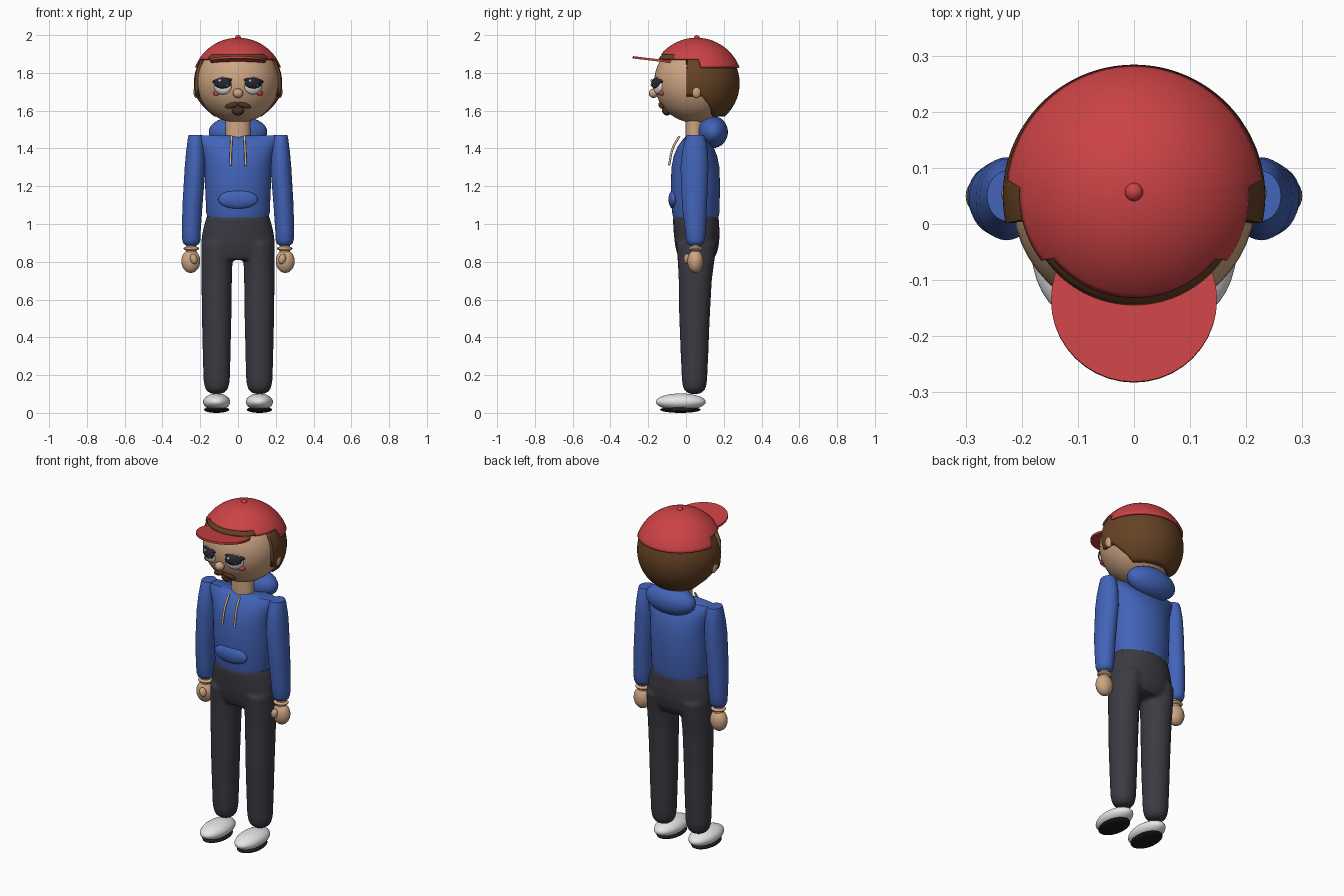
import bpy, bmesh, math
from mathutils import Vector

cube = bpy.data.objects.get("Cube")
if cube:
    bpy.data.objects.remove(cube, do_unlink=True)


def material(name, r, g, b):
    m = bpy.data.materials.new(name)
    m.use_nodes = True
    m.diffuse_color = (r, g, b, 1)
    m.node_tree.nodes["Principled BSDF"].inputs["Base Color"].default_value = (r, g, b, 1)
    return m


RED = material("cap red", .6, .055, .06)
BLUE = material("hoodie blue", .055, .125, .48)
SKIN = material("skin tan", .62, .38, .23)
HAIR = material("hair brown", .13, .055, .018)
BEARD = material("moustache brown", .075, .033, .014)
PANTS = material("trouser charcoal", .043, .043, .055)
WHITE = material("white", .8, .8, .8)
BLACK = material("sole black", .012, .012, .014)
IRIS = material("eye navy", .02, .02, .032)
CREAM = material("cord cream", .7, .52, .35)


def finish(name, bm, mat, angle=50):
    """Turn a bmesh into a smooth shaded object."""
    bmesh.ops.recalc_face_normals(bm, faces=bm.faces)
    me = bpy.data.meshes.new(name)
    bm.to_mesh(me)
    bm.free()
    me.materials.append(mat)
    ob = bpy.data.objects.new(name, me)
    bpy.context.collection.objects.link(ob)
    bpy.ops.object.select_all(action='DESELECT')
    ob.select_set(True)
    bpy.context.view_layer.objects.active = ob
    bpy.ops.object.shade_smooth_by_angle(angle=math.radians(angle))
    return ob


def ball(name, loc, radii, mat, rot=(0, 0, 0), seg=32):
    bm = bmesh.new()
    bmesh.ops.create_uvsphere(bm, u_segments=seg, v_segments=seg // 2, radius=1)
    ob = finish(name, bm, mat)
    ob.location, ob.scale, ob.rotation_euler = loc, radii, rot
    return ob


def disc(name, loc, radii, mat, rot=(0, 0, 0)):
    """Cylinder with elliptical outline; radii are half sizes."""
    bm = bmesh.new()
    bmesh.ops.create_cone(bm, cap_ends=True, segments=40, radius1=1, radius2=1, depth=2)
    ob = finish(name, bm, mat)
    ob.location, ob.scale, ob.rotation_euler = loc, radii, rot
    return ob


def loft(name, sections, mat, side=1, seg=32, bm=None):
    """Skin elliptical rings given as (z, x, y, rx, ry)."""
    own = bm is None
    bm = bm or bmesh.new()
    rings = []
    for z, cx, cy, rx, ry in sections:
        turn = [2 * math.pi * i / seg for i in range(seg)]
        rings.append([bm.verts.new((side * cx + rx * math.cos(a), cy + ry * math.sin(a), z))
                      for a in turn])
    for a, b in zip(rings, rings[1:]):
        for i in range(seg):
            j = (i + 1) % seg
            bm.faces.new((a[i], a[j], b[j], b[i]))
    bm.faces.new(rings[0])
    bm.faces.new(rings[-1])
    return finish(name, bm, mat) if own else None


def dome(name, centre, r, bottom, mat, thick, cols=120, rows=20):
    """Spherical shell whose lower edge height depends on the angle from the front."""
    bm = bmesh.new()
    c = Vector(centre)
    top = bm.verts.new(c + Vector((0, 0, r)))
    grid = []
    for i in range(cols):
        a = 2 * math.pi * i / cols
        front = math.degrees(min(a, 2 * math.pi - a))
        end = math.acos((bottom(front) - c.z) / r)
        grid.append([bm.verts.new(c + r * Vector((math.sin(t) * math.sin(a),
                                                  -math.sin(t) * math.cos(a), math.cos(t))))
                     for t in (end * (k + 1) / rows for k in range(rows))])
    for a, b in zip(grid, grid[1:] + grid[:1]):
        bm.faces.new((top, a[0], b[0]))
        for k in range(rows - 1):
            bm.faces.new((a[k], a[k + 1], b[k + 1], b[k]))
    ob = finish(name, bm, mat)
    mod = ob.modifiers.new("thickness", 'SOLIDIFY')
    mod.thickness, mod.offset = thick, -1
    return ob


def tube(name, points, r, mat):
    cu = bpy.data.curves.new(name, 'CURVE')
    cu.dimensions, cu.bevel_depth, cu.use_fill_caps = '3D', r, True
    cu.bevel_resolution = 2
    sp = cu.splines.new('BEZIER')
    sp.bezier_points.add(len(points) - 1)
    for p, co in zip(sp.bezier_points, points):
        p.co, p.handle_left_type, p.handle_right_type = co, 'AUTO', 'AUTO'
    cu.materials.append(mat)
    ob = bpy.data.objects.new(name, cu)
    bpy.context.collection.objects.link(ob)


# Head, hair and cap
ball("head", (0, .05, 1.753), (.218, .218, .218), SKIN, seg=48)
disc("neck", (0, .045, 1.51), (.065, .048, .06), SKIN)


def hair_edge(a):
    if a < 77:
        return 1.875
    if a < 100:
        return 1.675
    return max(1.568, 1.67 - .1 * (a - 100) / 26)


def cap_edge(a):
    return 1.9 if a < 54 else 1.875 if a < 96 else 1.83


dome("hair", (0, .05, 1.745), .234, hair_edge, HAIR, .02)
dome("cap_crown", (0, .055, 1.741), .245, cap_edge, RED, .012)
ball("cap_button", (0, .057, 1.985), (.016, .016, .015), RED)
disc("cap_brim", (0, -.135, 1.865), (.148, .148, .006), RED, (-.12, 0, 0))

# Face
ball("nose", (0, -.172, 1.692), (.027, .025, .025), SKIN)
ball("goatee", (0, -.104, 1.599), (.032, .022, .026), BEARD, (.6, 0, 0))
for side, label in ((1, "left"), (-1, "right")):
    turn = (0, 0, side * .38)
    ball(label + "_ear", (side * .22, .055, 1.7), (.016, .025, .033), SKIN)
    ball(label + "_eye_white", (side * .08, -.146, 1.732), (.05, .024, .046), WHITE, turn)
    ball(label + "_iris", (side * .081, -.156, 1.744), (.047, .024, .031), IRIS, turn)
    ball(label + "_eyelid_line", (side * .083, -.146, 1.758), (.056, .022, .014), IRIS,
         (0, side * .1, side * .38))
    for dx, dz, r in ((-.016, .015, .008), (.022, -.01, .005)):
        ball(label + "_eye_glint", (side * .08 + dx, -.176 + side * dx * .4, 1.744 + dz),
             (r, r * .7, r), WHITE, turn, 16)
    ball(label + "_cheek", (side * .116, -.131, 1.692), (.02, .01, .013), RED,
         (0, 0, side * .6), 16)
    ball(label + "_moustache", (side * .032, -.131, 1.628), (.039, .014, .015), BEARD,
         (.4, side * .28, side * .2), 24)

# Hoodie
loft("hoodie_body", [(1.035, 0, .052, .162, .12), (1.06, 0, .052, .168, .125),
                     (1.2, 0, .05, .174, .13), (1.3, 0, .05, .178, .127),
                     (1.36, 0, .05, .186, .115), (1.41, 0, .05, .203, .094),
                     (1.445, 0, .05, .226, .069), (1.468, 0, .05, .25, .046)], BLUE, seg=48)
ball("hood", (0, .142, 1.487), (.155, .08, .085), BLUE)
ball("front_pocket", (0, -.066, 1.13), (.105, .027, .05), BLUE)

# Arms, hands, cords and shoes
for side, label in ((1, "left"), (-1, "right")):
    loft(label + "_sleeve", [(1.47, .225, .05, .037, .045), (1.45, .224, .05, .042, .054),
                             (1.38, .225, .048, .05, .068), (1.3, .227, .045, .055, .074),
                             (1.1, .241, .045, .053, .066), (.97, .247, .05, .05, .056),
                             (.915, .247, .05, .048, .05), (.895, .247, .05, .041, .042),
                             (.886, .247, .05, .026, .027)], BLUE, side)
    disc(label + "_wrist", (side * .248, .05, .87), (.028, .026, .04), SKIN)
    ball(label + "_wrist_band", (side * .247, .05, .87), (.042, .038, .013), SKIN)
    ball(label + "_hand", (side * .25, .05, .803), (.05, .042, .062), SKIN)
    ball(label + "_thumb", (side * .234, .006, .815), (.019, .018, .028), SKIN,
         (0, side * .25, 0))
    tube(label + "_hood_cord", [(side * .034, -.035, 1.465), (side * .037, -.07, 1.4),
                                (side * .04, -.09, 1.31)], .006, CREAM)
    ball(label + "_shoe", (side * .113, -.028, .058), (.072, .132, .045), WHITE)
    ball(label + "_sole", (side * .113, -.03, .017), (.067, .107, .017), BLACK)

# Trousers: hips and both legs fused into one skin
bm = bmesh.new()
loft("", [(1.06, 0, .052, .155, .11), (1.03, 0, .052, .17, .122), (.96, 0, .056, .188, .122),
          (.9, 0, .058, .196, .118), (.85, 0, .058, .194, .108), (.81, 0, .055, .175, .09)],
     PANTS, bm=bm)
for side in (1, -1):
    loft("", [(.9, .107, .056, .085, .108), (.8, .112, .053, .083, .097),
              (.7, .113, .049, .081, .088), (.5, .113, .045, .078, .081),
              (.3, .113, .045, .074, .073), (.17, .113, .045, .07, .067),
              (.13, .113, .045, .062, .06), (.11, .113, .045, .047, .045),
              (.1, .113, .045, .025, .025)], PANTS, side, bm=bm)
trousers = finish("trousers", bm, PANTS)
mod = trousers.modifiers.new("fuse", 'REMESH')
mod.mode, mod.voxel_size, mod.use_smooth_shade = 'VOXEL', .009, True
mod = trousers.modifiers.new("soften", 'SMOOTH')
mod.factor, mod.iterations = .5, 10
